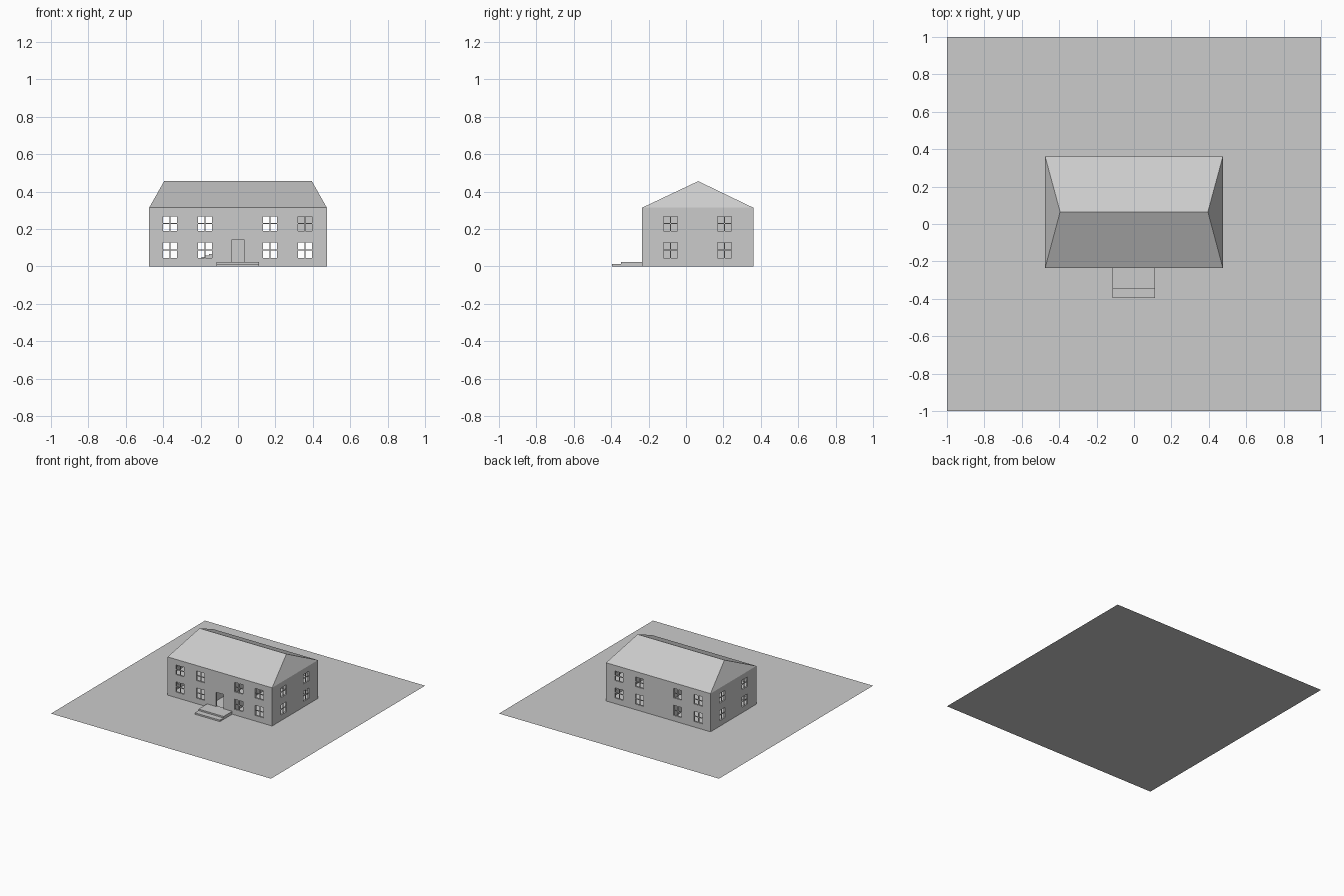
import bpy, bmesh
from mathutils import Matrix, Vector

if "Cube" in bpy.data.objects:
    bpy.data.objects.remove(bpy.data.objects["Cube"])

plaster = bpy.data.materials.new("light grey")
plaster.diffuse_color = (0.6, 0.6, 0.6, 1)
plaster.use_nodes = True
plaster.node_tree.nodes["Principled BSDF"].inputs["Base Color"].default_value = plaster.diffuse_color


def make(name, bm):
    me = bpy.data.meshes.new(name)
    bm.to_mesh(me)
    bm.free()
    me.materials.append(plaster)
    ob = bpy.data.objects.new(name, me)
    bpy.context.collection.objects.link(ob)
    return ob


def add_box(bm, x0, x1, y0, y1, z0, z1):
    centre = Vector((x0 + x1, y0 + y1, z0 + z1)) / 2
    size = Matrix.Diagonal((x1 - x0, y1 - y0, z1 - z0, 1))
    bmesh.ops.create_cube(bm, size=1, matrix=Matrix.Translation(centre) @ size)


def boxes(name, items):
    bm = bmesh.new()
    for b in items:
        add_box(bm, *b)
    return make(name, bm)


# Main dimensions
X, Y0, Y1 = 0.475, -0.235, 0.36
EAVE, RIDGE, T = 0.314, 0.456, 0.014
FLOOR = 0.012
LONG_WINDOWS = (-0.363, -0.176, 0.171, 0.358)
SIDE_WINDOWS = (-0.083, 0.206)
STOREYS = ((0.046, 0.129), (0.19, 0.268))
HW, BAR = 0.037, 0.003

# Ground sheet
bm = bmesh.new()
bmesh.ops.create_grid(bm, x_segments=1, y_segments=1, size=1)
make("ground_sheet", bm)

# Window openings and their cross bars, on all four walls
holes, bars = [], []
for z0, z1 in STOREYS:
    zm = (z0 + z1) / 2
    for yc in (Y0 + T / 2, Y1 - T / 2):
        for x in LONG_WINDOWS:
            holes.append((x - HW, x + HW, yc - T, yc + T, z0, z1))
            bars.append((x - BAR, x + BAR, yc - BAR, yc + BAR, z0, z1))
            bars.append((x - HW, x + HW, yc - BAR, yc + BAR, zm - BAR, zm + BAR))
    for xc in (-X + T / 2, X - T / 2):
        for y in SIDE_WINDOWS:
            holes.append((xc - T, xc + T, y - HW, y + HW, z0, z1))
            bars.append((xc - BAR, xc + BAR, y - BAR, y + BAR, z0, z1))
            bars.append((xc - BAR, xc + BAR, y - HW, y + HW, zm - BAR, zm + BAR))
boxes("window_bars", bars)

# Door opening
holes.append((-0.036, 0.034, Y0 - T, Y0 + 2 * T, 0.024, 0.141))

# Hollow walls with the openings cut out
walls = boxes("walls", [(-X, X, Y0, Y1, 0, EAVE)])
cavity = boxes("room_cutter", [(-X + T, X - T, Y0 + T, Y1 - T, FLOOR, EAVE + 0.1)])
openings = boxes("opening_cutter", holes)
for cutter in (cavity, openings):
    cutter.hide_render = True
    mod = walls.modifiers.new("cut", 'BOOLEAN')
    mod.operation, mod.solver, mod.object = 'DIFFERENCE', 'EXACT', cutter
bpy.context.view_layer.update()
cut = bpy.data.meshes.new_from_object(
    walls.evaluated_get(bpy.context.evaluated_depsgraph_get()))
walls.modifiers.clear()
walls.data = cut
for cutter in (cavity, openings):
    bpy.data.objects.remove(cutter)

# Upper floor and inner partitions
IX, IY0, IY1 = X - T, Y0 + T, Y1 - T
boxes("upper_floor", [(-IX, IX, IY0, IY1, 0.152, 0.164)])
boxes("partitions", [
    (-0.115, -0.105, IY0, IY1, FLOOR, EAVE),
    (0.105, 0.115, IY0, IY1, FLOOR, EAVE),
    (0.26, 0.27, IY0, IY1, 0.164, EAVE),
    (0.27, IX, 0.06, 0.07, 0.164, EAVE),
])

# Lowest steps of the inner stair
boxes("inner_stair", [(-0.195 + 0.02 * i, -0.115, 0.03, 0.1, FLOOR, 0.05 + 0.008 * i)
                      for i in range(4)])

# Hipped roof with a short hip at each end
bm = bmesh.new()
ym, rx = 0.065, 0.395
base = [bm.verts.new(p) for p in ((-X, Y0, EAVE), (X, Y0, EAVE), (X, Y1, EAVE), (-X, Y1, EAVE))]
left, right = bm.verts.new((-rx, ym, RIDGE)), bm.verts.new((rx, ym, RIDGE))
for f in (base[::-1], (base[0], base[1], right, left), (base[1], base[2], right),
          (base[2], base[3], left, right), (base[3], base[0], left)):
    bm.faces.new(f)
make("roof", bm)

# Front steps
boxes("lower_step", [(-0.116, 0.112, -0.395, Y0, 0, 0.012)])
boxes("upper_step", [(-0.116, 0.112, -0.347, Y0, 0.012, 0.024)])
